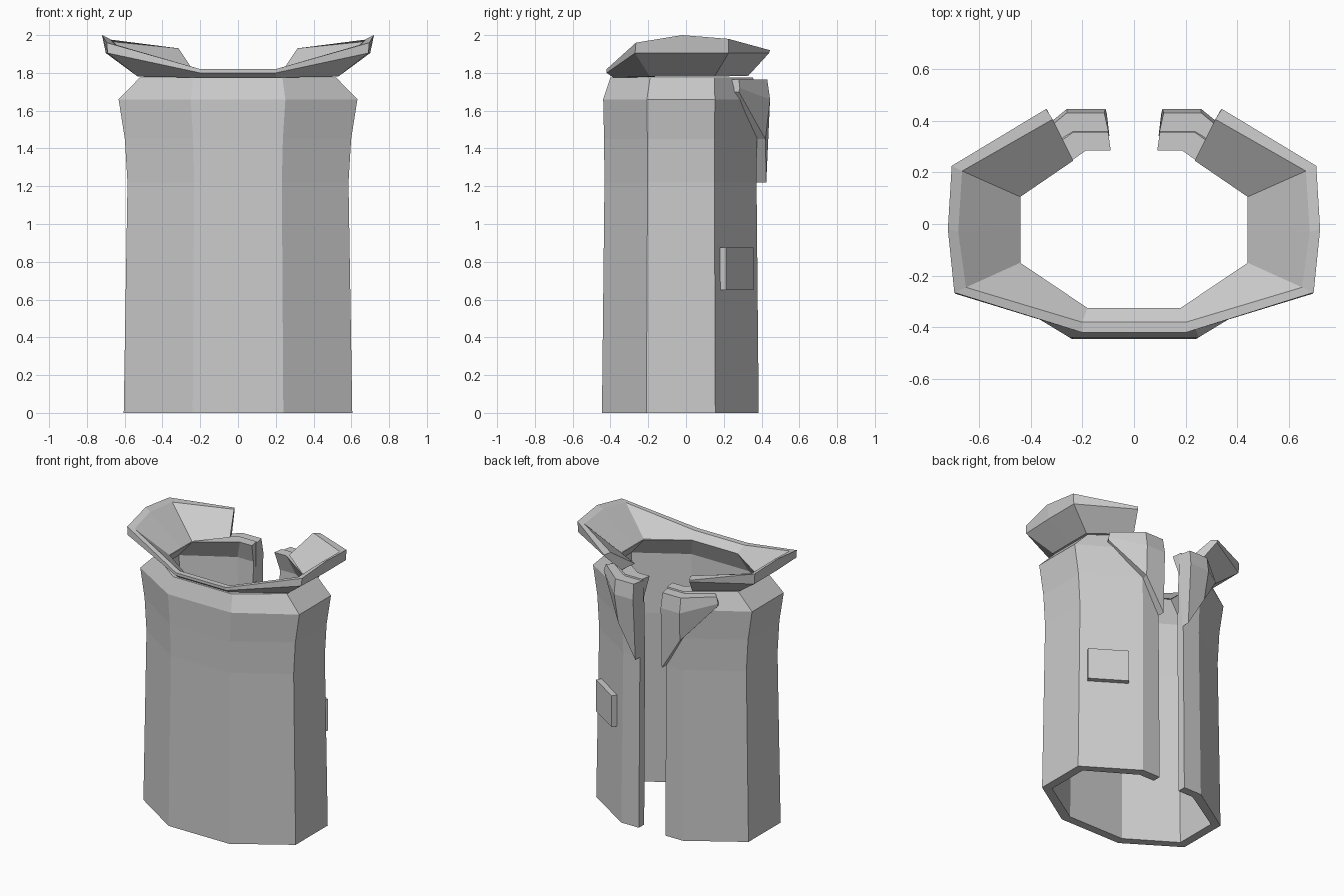
import bpy, bmesh
from mathutils import Matrix, Vector

if "Cube" in bpy.data.objects:
    bpy.data.objects.remove(bpy.data.objects["Cube"])


def loft(name, sections, mirror_merge=False):
    """Skin a row of closed sections, cap the ends, mirror across x."""
    bm = bmesh.new()
    rows = [[bm.verts.new(p) for p in s] for s in sections]
    n = len(rows[0])
    for a, b in zip(rows, rows[1:]):
        for i in range(n):
            j = (i + 1) % n
            bm.faces.new((a[i], b[i], b[j], a[j]))
    bm.faces.new(rows[-1])
    if not mirror_merge:
        bm.faces.new(rows[0][::-1])
    bmesh.ops.recalc_face_normals(bm, faces=bm.faces)
    mesh = bpy.data.meshes.new(name)
    bm.to_mesh(mesh)
    bm.free()
    ob = bpy.data.objects.new(name, mesh)
    bpy.context.collection.objects.link(ob)
    mod = ob.modifiers.new("Mirror", "MIRROR")
    mod.use_mirror_merge = mirror_merge
    return ob


def ring(points, z, sx=1, sy=1):
    """Half outline at height z; the opening edge keeps its x."""
    return [(x * (sx if i < len(points) - 1 else 1), y * sy, z)
            for i, (x, y) in enumerate(points)]


# Sleeveless body: outer levels going up, inner levels coming down
outer = [(0, -.445), (.24, -.445), (.605, -.21), (.605, .155), (.245, .385), (.105, .385)]
inner = [(0, -.385), (.22, -.385), (.545, -.18), (.545, .13), (.225, .325), (.105, .325)]
top_out = [(0, -.40), (.235, -.40), (.52, -.19), (.52, .15), (.235, .355), (.1, .355)]
top_in = [(0, -.325), (.18, -.325), (.44, -.15), (.44, .105), (.185, .285), (.09, .285)]
levels = [ring(outer, 0), ring(outer, 1.22, .967, .97), ring(outer, 1.45, .99, .975),
          ring(outer, 1.66, 1.045, .985), ring(top_out, 1.775),
          ring(top_in, 1.775), ring(inner, 1.64, 1.03), ring(inner, 1.22, .965, .97),
          ring(inner, 0)]
loft("vest_body", list(zip(*levels)), True)

# Flared collar: inner base, outer base, lower rim, top rim, inner rim
front = [(.18, -.325, 1.775), (.2, -.385, 1.775), (.2, -.42, 1.80),
         (.2, -.42, 1.82), (.2, -.38, 1.82)]
collar = [
    [(0, y, z) for x, y, z in front],
    front,
    [(.44, -.15, 1.78), (.53, -.19, 1.78), (.69, -.27, 1.905), (.695, -.265, 1.96), (.65, -.245, 1.95)],
    [(.44, -.02, 1.78), (.53, -.02, 1.78), (.70, -.03, 1.905), (.72, -.02, 2.0), (.68, -.03, 1.98)],
    [(.44, .105, 1.78), (.53, .15, 1.78), (.70, .225, 1.905), (.705, .225, 1.98), (.665, .205, 1.965)],
    [(.235, .245, 1.81), (.28, .33, 1.785), (.335, .44, 1.905), (.34, .445, 1.92), (.315, .405, 1.93)],
]
loft("collar", collar, True)

# Folded lapels beside the opening
lapel = [
    [(.105, .425, 1.22), (.11, .445, 1.66), (.115, .43, 1.765), (.095, .34, 1.765), (.105, .36, 1.22)],
    [(.245, .42, 1.45), (.26, .445, 1.66), (.26, .43, 1.765), (.235, .34, 1.765), (.235, .36, 1.45)],
    [(.45, .28, 1.70), (.455, .285, 1.72), (.44, .28, 1.765), (.40, .24, 1.765), (.43, .24, 1.70)],
]
loft("lapels", lapel)

# Patch pocket on one slanted panel
along = Vector((-.36, .23, 0)).normalized()
normal = Vector((.23, .36, 0)).normalized()
bpy.ops.mesh.primitive_cube_add(size=1)
pocket = bpy.context.object
pocket.name = "pocket_patch"
rot = Matrix((along, normal, (0, 0, 1))).transposed().to_4x4()
pocket.matrix_world = (Matrix.Translation((.441, .264, .762)) @ rot
                       @ Matrix.Diagonal((.27, .05, .225, 1)))
